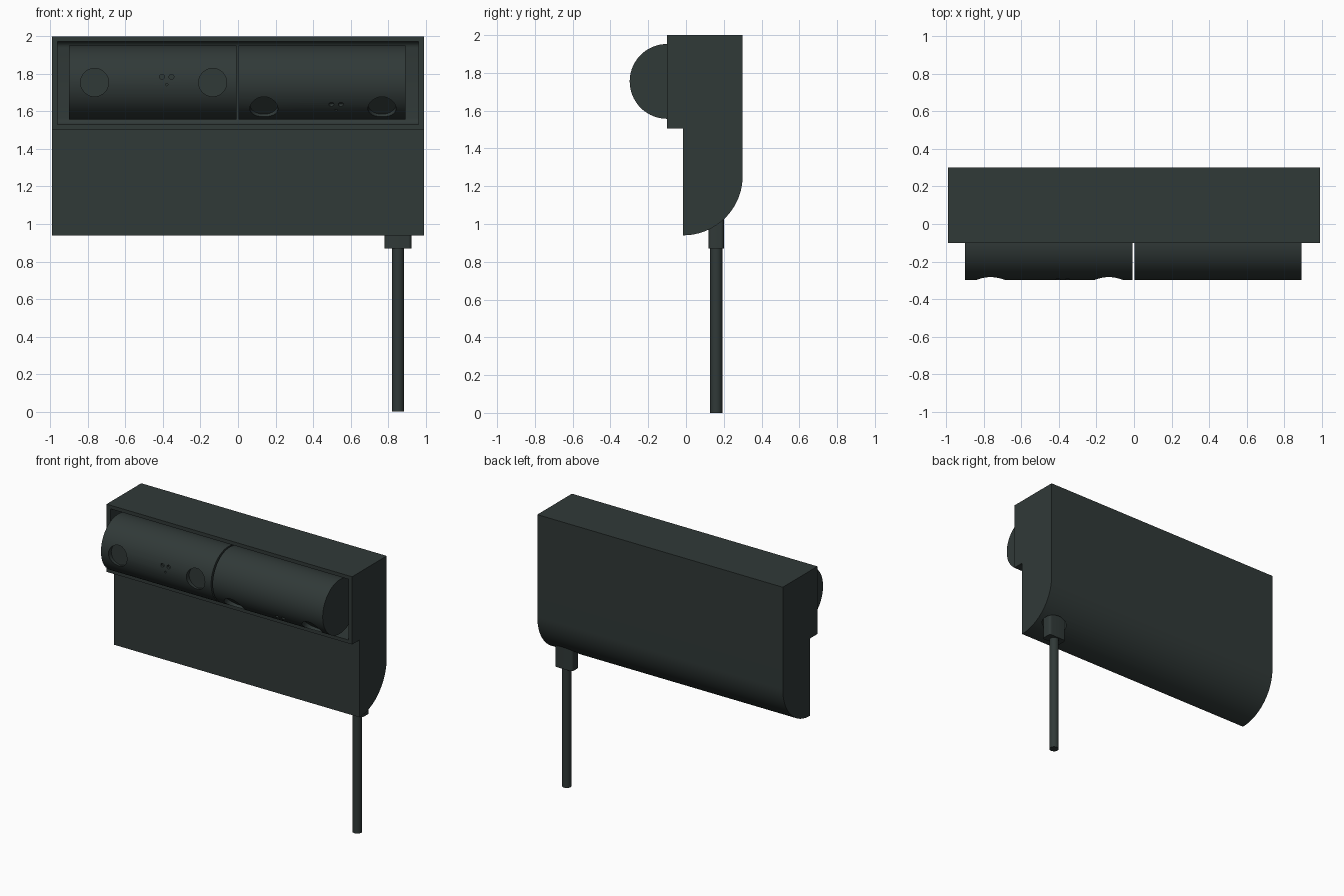
import bpy, bmesh, math
from mathutils import Matrix, Vector

if "Cube" in bpy.data.objects:
    bpy.data.objects.remove(bpy.data.objects["Cube"])

COLOUR = (0.030, 0.041, 0.039, 1)
mat = bpy.data.materials.new("dark_slate")
mat.use_nodes = True
mat.diffuse_color = COLOUR
mat.node_tree.nodes["Principled BSDF"].inputs["Base Color"].default_value = COLOUR
mat.node_tree.nodes["Principled BSDF"].inputs["Roughness"].default_value = 0.6


def finish(name, bm):
    bmesh.ops.recalc_face_normals(bm, faces=bm.faces)
    mesh = bpy.data.meshes.new(name)
    bm.to_mesh(mesh)
    bm.free()
    ob = bpy.data.objects.new(name, mesh)
    bpy.context.collection.objects.link(ob)
    mesh.materials.append(mat)
    return ob


def activate(ob):
    bpy.ops.object.select_all(action='DESELECT')
    ob.select_set(True)
    bpy.context.view_layer.objects.active = ob


def extrude(name, points, axis):
    """Prism from a closed outline, extruded along a vector."""
    bm = bmesh.new()
    face = bm.faces.new([bm.verts.new(p) for p in points])
    out = bmesh.ops.extrude_face_region(bm, geom=[face])
    verts = [v for v in out["geom"] if isinstance(v, bmesh.types.BMVert)]
    bmesh.ops.translate(bm, verts=verts, vec=axis)
    return finish(name, bm)


def cylinder(name, radius, start, end, segments=48, squash=1.0):
    """Cylinder between two points; squash flattens it along y."""
    start, end = Vector(start), Vector(end)
    turn = (end - start).to_track_quat('Z', 'Y').to_matrix().to_4x4()
    bm = bmesh.new()
    bmesh.ops.create_cone(bm, cap_ends=True, segments=segments, radius1=radius,
                          radius2=radius, depth=(end - start).length,
                          matrix=Matrix.Translation((start + end) / 2)
                          @ Matrix.Diagonal((1, squash, 1, 1)) @ turn)
    return finish(name, bm)


def box(name, low, high):
    low, high = Vector(low), Vector(high)
    bm = bmesh.new()
    bmesh.ops.create_cube(bm, size=1, matrix=Matrix.Translation((low + high) / 2)
                          @ Matrix.Diagonal((*(high - low), 1)))
    return finish(name, bm)


def bevel(ob, width, rule, segments=6):
    """Round the edges whose midpoint and direction satisfy the rule."""
    bm = bmesh.new()
    bm.from_mesh(ob.data)
    edges = [e for e in bm.edges
             if rule((e.verts[0].co + e.verts[1].co) / 2, (e.verts[0].co - e.verts[1].co).normalized())]
    bmesh.ops.bevel(bm, geom=edges, offset=width, segments=segments, profile=0.5, affect='EDGES')
    bm.to_mesh(ob.data)
    bm.free()


def cut(ob, cutter):
    cutter.hide_render = True
    mod = ob.modifiers.new("cut", 'BOOLEAN')
    mod.operation, mod.solver, mod.object = 'DIFFERENCE', 'EXACT', cutter
    activate(ob)
    bpy.ops.object.modifier_apply(modifier=mod.name)
    bpy.data.objects.remove(cutter)


# Housing: stepped front and a quarter-round lower back
HALF, BACK, STEP, RADIUS = 0.993, 0.3, -0.015, 0.315
outline = [(-0.1, 1.505), (-0.1, 2.0), (BACK, 2.0)]
for i in range(25):
    a = math.pi / 2 * i / 24
    outline.append((STEP + RADIUS * math.cos(a), 0.94 + RADIUS * (1 - math.sin(a))))
outline.append((STEP, 1.505))
housing = extrude("housing", [(-HALF, y, z) for y, z in outline], (2 * HALF, 0, 0))

# Recess behind the barrels, with rounded inner edges
recess = box("recess_cutter", (-0.963, -0.3, 1.53), (0.963, 0.14, 1.974))
bevel(recess, 0.035, lambda m, d: m.y > 0.1 and abs(d.x) > 0.9)
cut(housing, recess)

# Socket pocket around the plug
PLUG_X, PLUG_Y = 0.853, 0.16
cut(housing, cylinder("socket_cutter", 0.1, (PLUG_X, PLUG_Y, 0.8), (PLUG_X, PLUG_Y, 1.15),
                      squash=0.5))


# Two barrels, each with two round windows and three pinholes
def barrel(name, left, tilt):
    ob = cylinder(name, 0.198, (left, 0, 0), (left + 0.891, 0, 0), 96)
    holes = [(0.135, 0, 0.075, 0.165), (0.765, 0, 0.075, 0.165),
             (0.495, 0.03, 0.013, 0.18), (0.545, 0.03, 0.013, 0.18),
             (0.52, -0.012, 0.006, 0.18)]
    for x, z, r, floor in holes:
        cut(ob, cylinder("hole_cutter", r, (left + x, -0.3, z), (left + x, -floor, z), 32))
    ob.rotation_euler.x = tilt
    ob.location = (0, -0.1, 1.755)
    return ob


right_barrel = barrel("right_barrel", -0.9, 0)
left_barrel = barrel("left_barrel", 0.003, math.radians(45))

# Plug and cable
plug = box("plug", (PLUG_X - 0.072, PLUG_Y - 0.04, 0.87), (PLUG_X + 0.072, PLUG_Y + 0.04, 1.15))
bevel(plug, 0.018, lambda m, d: abs(d.z) > 0.9)
cable = cylinder("cable", 0.032, (PLUG_X, PLUG_Y, 0), (PLUG_X, PLUG_Y, 0.88), 32)

for ob in (housing, right_barrel, left_barrel, plug, cable):
    activate(ob)
    bpy.ops.object.shade_smooth_by_angle(angle=math.radians(30))
